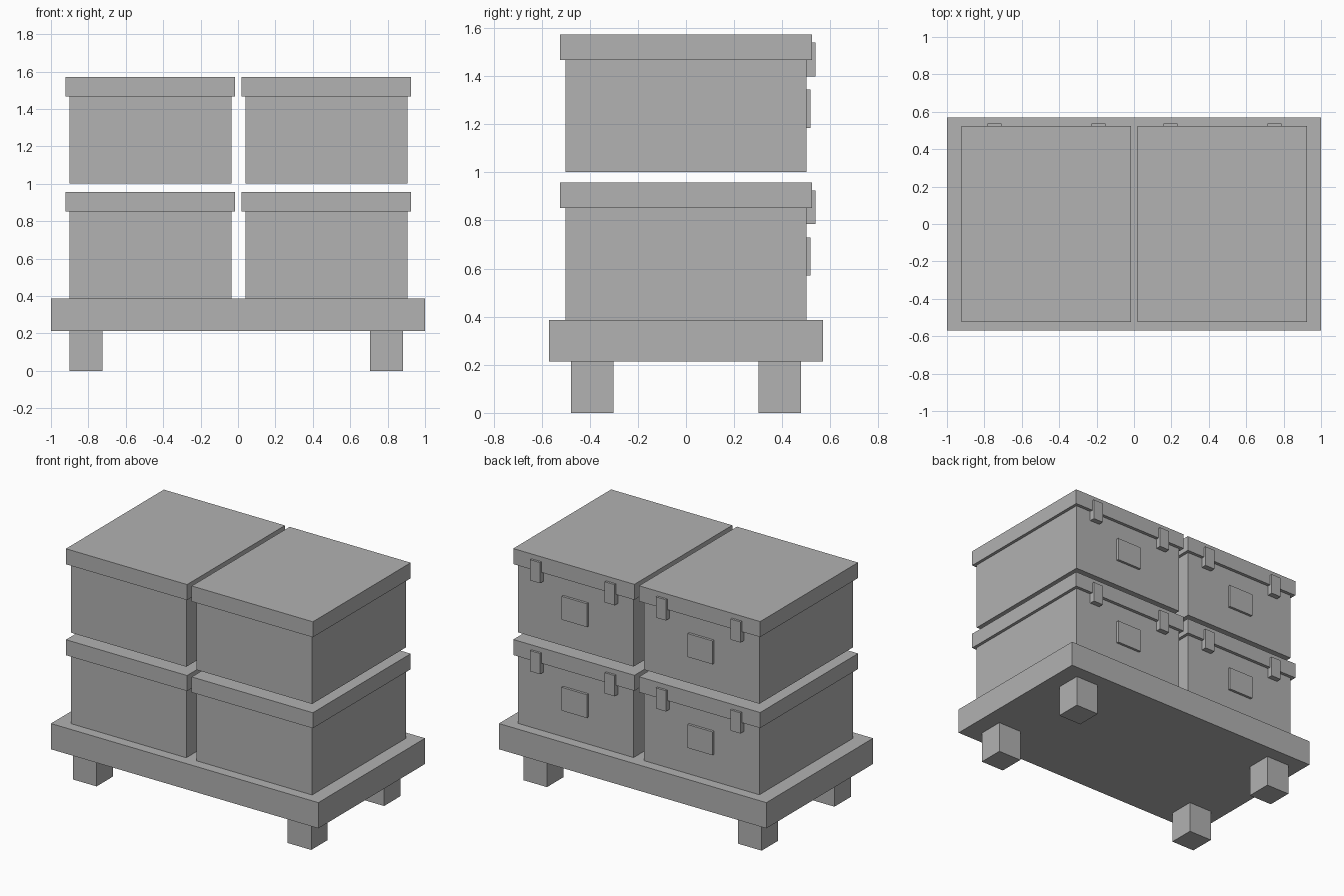
import bpy
import bmesh
from mathutils import Vector

cube = bpy.data.objects.get("Cube")
if cube:
    bpy.data.objects.remove(cube, do_unlink=True)

# Single flat grey
grey = bpy.data.materials.new("plain grey")
grey.use_nodes = True
GREY = (0.445, 0.445, 0.445, 1)
grey.diffuse_color = GREY
grey.node_tree.nodes["Principled BSDF"].inputs["Base Color"].default_value = GREY


def box(name, x, y, z):
    """Sharp-edged box spanning the given (low, high) ranges."""
    spans = (x, y, z)
    centre = Vector([(a + b) / 2 for a, b in spans])
    size = Vector([b - a for a, b in spans])
    bm = bmesh.new()
    bmesh.ops.create_cube(bm, size=1)
    bmesh.ops.scale(bm, vec=size, verts=bm.verts)
    mesh = bpy.data.meshes.new(name)
    bm.to_mesh(mesh)
    bm.free()
    mesh.materials.append(grey)
    obj = bpy.data.objects.new(name, mesh)
    obj.location = centre
    bpy.context.collection.objects.link(obj)
    return obj


def around(centre, half):
    return (centre - half, centre + half)


def crate(label, x, base, lid_base):
    """Lidded crate with two clasps and a label plate on its back."""
    top = lid_base + 0.105
    box(label + "_crate_body", around(x, 0.432), around(0, 0.501), (base, lid_base))
    box(label + "_crate_lid", around(x, 0.453), around(0, 0.523), (lid_base, top))
    for side, offset in (("right", -0.279), ("left", 0.279)):
        box(f"{label}_{side}_clasp", around(x + offset, 0.0375),
            (0.5, 0.538), (top - 0.173, top - 0.033))
    box(label + "_back_plate", around(x, 0.094),
        (0.5, 0.518), (top - 0.387, top - 0.229))


# Platform and its four feet
box("platform", (-1, 1), around(0, 0.57), (0.213, 0.387))
for side, x in (("right", -0.812), ("left", 0.794)):
    for end, y in (("front", -0.389), ("back", 0.389)):
        box(f"{end}_{side}_foot", around(x, 0.088), around(y, 0.088), (0, 0.213))

# Two stacks of two crates
for side, x in (("right", -0.468), ("left", 0.473)):
    crate("lower_" + side, x, 0.387, 0.852)
    crate("upper_" + side, x, 1.002, 1.467)
